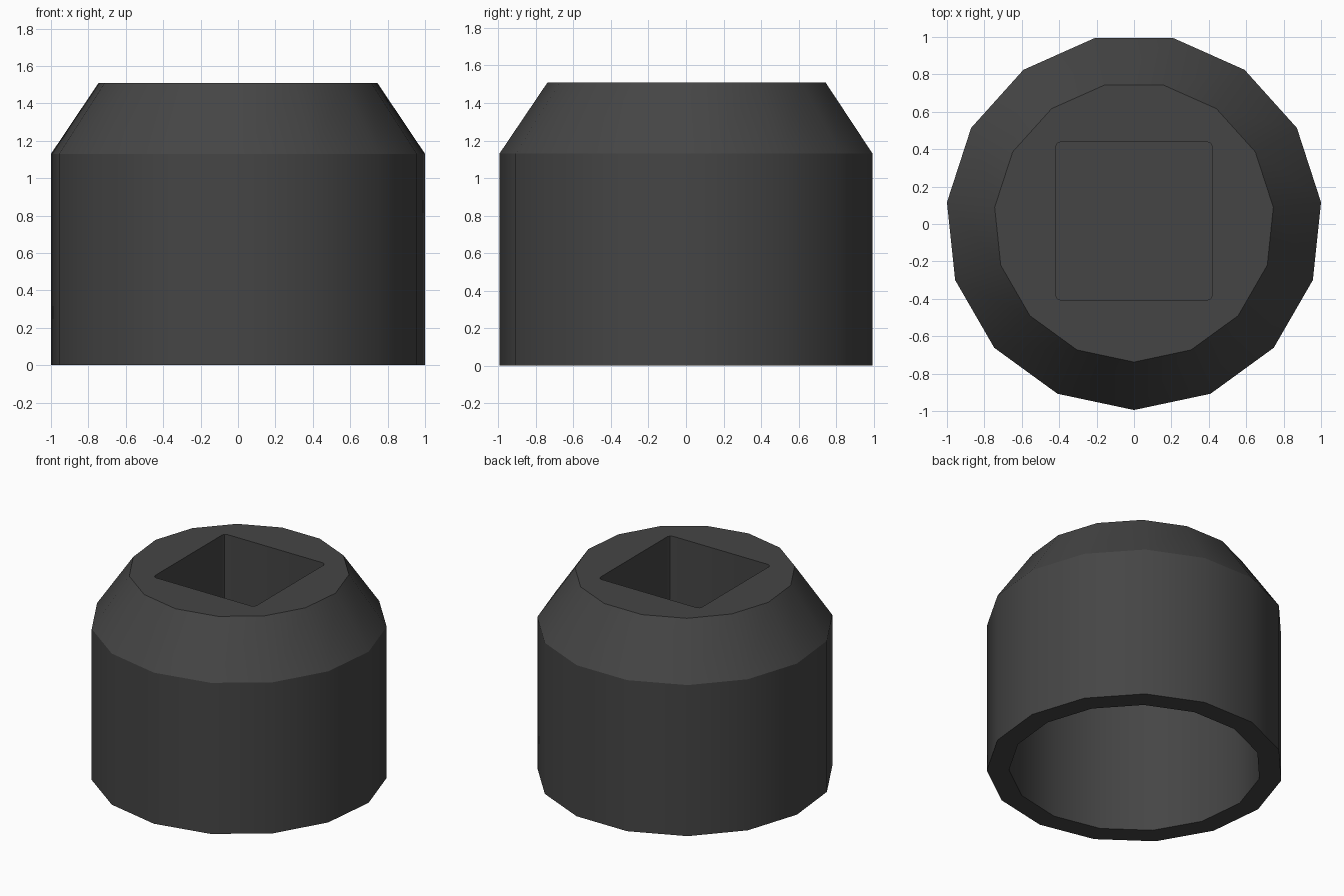
import bpy, bmesh, math

if "Cube" in bpy.data.objects:
    bpy.data.objects.remove(bpy.data.objects["Cube"])

SIDES = 15
Y_OFF = 0.011      # odd-sided ring: shift so the bounds are centred
FLAT = math.radians(30)


def make_object(name, bm):
    bmesh.ops.recalc_face_normals(bm, faces=bm.faces)
    mesh = bpy.data.meshes.new(name)
    bm.to_mesh(mesh)
    bm.free()
    obj = bpy.data.objects.new(name, mesh)
    bpy.context.collection.objects.link(obj)
    return obj


def lathe(name, profile):
    """Stack 15-sided rings along a (radius, z) profile and cap both ends."""
    bm = bmesh.new()
    rings = []
    for r, z in profile:
        angles = [math.radians(-90 + 360 * i / SIDES) for i in range(SIDES)]
        rings.append([bm.verts.new((r * math.cos(a), r * math.sin(a) + Y_OFF, z)) for a in angles])
    for low, high in zip(rings, rings[1:]):
        for i in range(SIDES):
            j = (i + 1) % SIDES
            bm.faces.new((low[i], low[j], high[j], high[i]))
    bm.faces.new(rings[0])
    bm.faces.new(rings[-1])
    return make_object(name, bm)


# Socket shell: outer wall, chamfered shoulder, hollow underside
socket = lathe("socket_body", [
    (0.855, 1.01), (0.855, 0.0), (1.0055, 0.0), (1.0055, 1.13), (0.749, 1.51)])

# Square drive pocket with slightly eased vertical corners
bm = bmesh.new()
bmesh.ops.create_cube(bm, size=1)
for v in bm.verts:
    v.co = (v.co.x * 0.84, v.co.y * 0.845 + 0.016, 1.02 if v.co.z < 0 else 1.7)
upright = [e for e in bm.edges if abs(e.verts[0].co.z - e.verts[1].co.z) > 0.1]
bmesh.ops.bevel(bm, geom=upright, offset=0.028, segments=2, profile=0.5, affect='EDGES')
cutter = make_object("drive_cutter", bm)
cutter.hide_render = True

# Cut the pocket, then discard the cutter
mod = socket.modifiers.new("drive_pocket", 'BOOLEAN')
mod.operation = 'DIFFERENCE'
mod.solver = 'EXACT'
mod.object = cutter
bpy.context.view_layer.objects.active = socket
socket.select_set(True)
bpy.ops.object.modifier_apply(modifier=mod.name)
bpy.data.objects.remove(cutter)

# Dark steel finish, smooth around the ring with sharp rims
steel = bpy.data.materials.new("dark_steel")
steel.diffuse_color = (0.06, 0.06, 0.06, 1)
steel.use_nodes = True
steel.node_tree.nodes["Principled BSDF"].inputs["Base Color"].default_value = steel.diffuse_color
socket.data.materials.clear()
socket.data.materials.append(steel)
bpy.ops.object.select_all(action='DESELECT')
socket.select_set(True)
bpy.ops.object.shade_smooth_by_angle(angle=FLAT)
